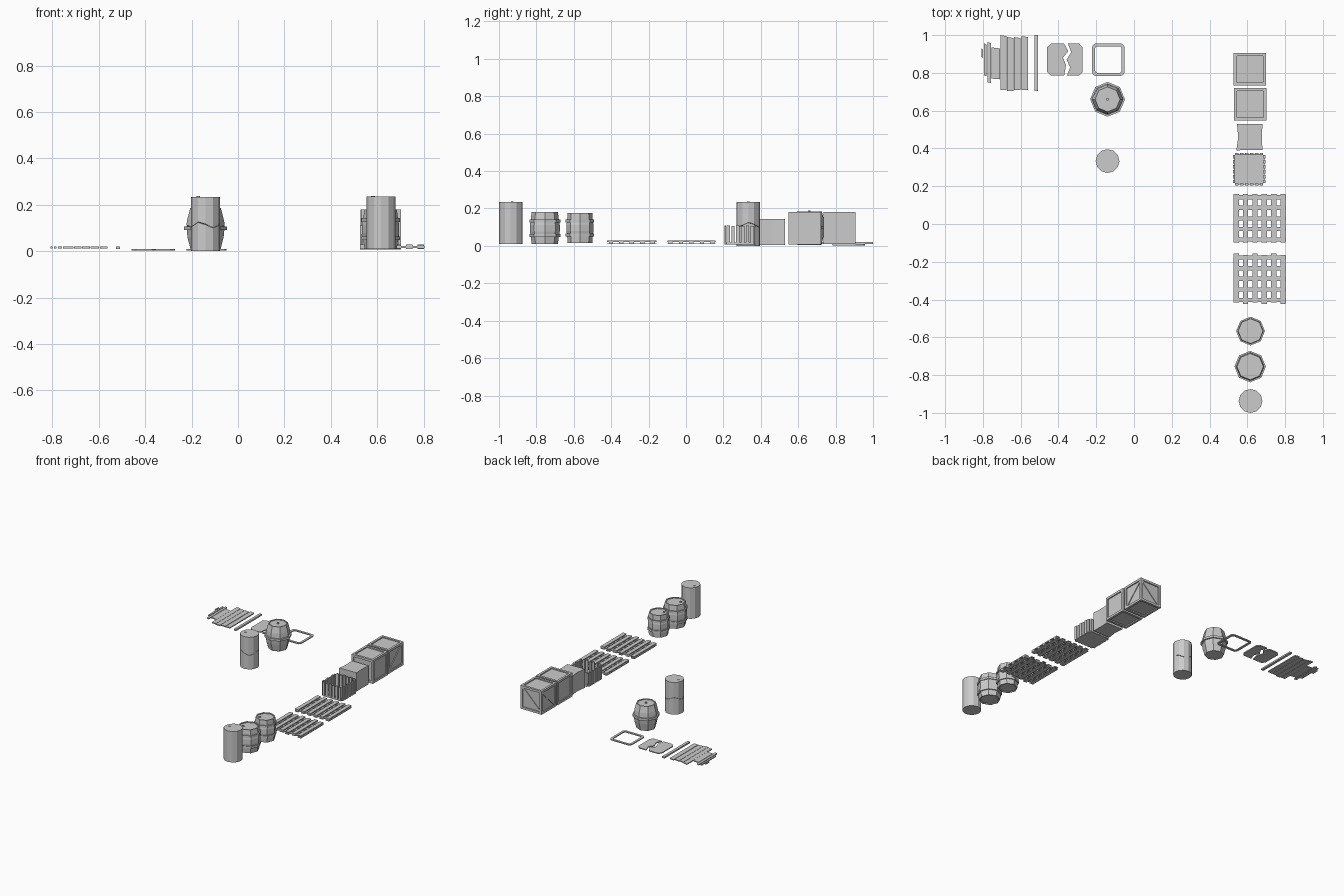
import bpy, bmesh
from math import sin, cos, pi, hypot, atan2

if "Cube" in bpy.data.objects:
    bpy.data.objects.remove(bpy.data.objects["Cube"])

def finish(name, bm):
    bmesh.ops.recalc_face_normals(bm, faces=bm.faces[:])
    me = bpy.data.meshes.new(name)
    bm.to_mesh(me)
    bm.free()
    ob = bpy.data.objects.new(name, me)
    bpy.context.collection.objects.link(ob)
    return ob

def add_box(bm, x0, x1, y0, y1, z0, z1):
    vs = bmesh.ops.create_cube(bm, size=1)['verts']
    for v in vs:
        v.co.x = x1 if v.co.x > 0 else x0
        v.co.y = y1 if v.co.y > 0 else y0
        v.co.z = z1 if v.co.z > 0 else z0
    return vs

def add_beam(bm, a, b, w, t, axis):
    """Flat brace from a to b lying on a face perpendicular to axis ('x' or 'y')."""
    k = 1 if axis == 'x' else 0            # in-plane horizontal index
    n = 1 - k
    du, dz = b[k] - a[k], b[2] - a[2]
    L = hypot(du, dz)
    pu, pz = -dz / L * w / 2, du / L * w / 2
    layers = []
    for s in (-t / 2, t / 2):
        ring = []
        for p, sg in ((a, 1), (b, 1), (b, -1), (a, -1)):
            q = [0, 0, p[2] + sg * pz]
            q[k] = p[k] + sg * pu
            q[n] = p[n] + s
            ring.append(bm.verts.new(q))
        layers.append(ring)
    bm.faces.new(layers[0])
    bm.faces.new(layers[1])
    for i in range(4):
        j = (i + 1) % 4
        bm.faces.new((layers[0][i], layers[0][j], layers[1][j], layers[1][i]))

def lathe(name, profile, n, cx, cy, closed=False):
    """Flat-faced revolve; z may be a function of side index for jagged edges."""
    bm = bmesh.new()
    rings = []
    for r, z in profile:
        rings.append([bm.verts.new((cx + r * cos(2 * pi * i / n), cy + r * sin(2 * pi * i / n),
                                    z(i) if callable(z) else z)) for i in range(n)])
    pairs = list(zip(rings, rings[1:]))
    if closed:
        pairs.append((rings[-1], rings[0]))
    for a, b in pairs:
        for i in range(n):
            j = (i + 1) % n
            bm.faces.new((a[i], a[j], b[j], b[i]))
    if not closed:
        bm.faces.new(rings[0])
        bm.faces.new(rings[-1])
    return finish(name, bm)

def slab(name, pts, z0, z1, hole=None):
    """Extruded outline, optionally with a matching inner outline removed."""
    bm = bmesh.new()
    lo, hi = ([bm.verts.new((x, y, z)) for x, y in pts] for z in (z0, z1))
    n = len(pts)
    if hole:
        li, hi2 = ([bm.verts.new((x, y, z)) for x, y in hole] for z in (z0, z1))
        loops = ((lo, hi), (hi, hi2), (hi2, li), (li, lo))
    else:
        bm.faces.new(lo)
        bm.faces.new(hi)
        loops = ((lo, hi),)
    for a, b in loops:
        for i in range(n):
            j = (i + 1) % n
            bm.faces.new((a[i], a[j], b[j], b[i]))
    return finish(name, bm)

def rounded(cx, cy, h, r):
    return [(cx + sx * (h - r) + r * cos(a0 + k * pi / 6), cy + sy * (h - r) + r * sin(a0 + k * pi / 6))
            for sx, sy, a0 in ((1, 1, 0), (-1, 1, pi / 2), (-1, -1, pi), (1, -1, 1.5 * pi)) for k in range(4)]

# Framed crates
def crate(name, cx, cy, h, z0, z1, braces):
    w, ins = 0.016, 0.008
    bm = bmesh.new()
    add_box(bm, cx - h + ins, cx + h - ins, cy - h + ins, cy + h - ins, z0 + ins, z1 - ins)
    for s in (-1, 1):
        xa, xb = sorted((cx + s * h, cx + s * (h - w)))
        ya, yb = sorted((cy + s * h, cy + s * (h - w)))
        for za, zb in ((z0, z0 + w), (z1 - w, z1)):
            add_box(bm, xa, xb, cy - h, cy + h, za, zb)
            add_box(bm, cx - h + w, cx + h - w, ya, yb, za, zb)
        for t in (-1, 1):
            yc, yd = sorted((cy + t * h, cy + t * (h - w)))
            add_box(bm, xa, xb, yc, yd, z0 + w, z1 - w)
        if braces:
            e = h - w
            add_beam(bm, (cx + s * (h - 0.006), cy - e, z0 + w), (cx + s * (h - 0.006), cy + e, z1 - w), w * 0.8, 0.006, 'x')
            add_beam(bm, (cx - e, cy + s * (h - 0.006), z0 + w), (cx + e, cy + s * (h - 0.006), z1 - w), w * 0.8, 0.006, 'y')
    finish(name, bm)

crate("braced_crate", 0.614, 0.82, 0.086, 0.01, 0.18, True)
crate("plain_crate", 0.616, 0.635, 0.086, 0.008, 0.18, False)

# Slightly pinched box
slab("small_box", [(0.542, 0.39), (0.68, 0.393), (0.677, 0.46), (0.68, 0.53), (0.545, 0.53), (0.552, 0.46)], 0.006, 0.143)

# Open slatted bin
bx, by, bh = 0.61, 0.29, 0.085
slab("bin_floor", rounded(bx, by, bh - 0.004, 0.02), 0.008, 0.018)
bm = bmesh.new()
for i in range(6):
    o = -0.065 + i * 0.026
    top = 0.11 - 0.004 * (i % 2)
    for s in (-1, 1):
        a, b = sorted((s * bh, s * (bh - 0.009)))
        add_box(bm, bx + a, bx + b, by + o - 0.009, by + o + 0.009, 0.008, top)
        add_box(bm, bx + o - 0.009, bx + o + 0.009, by + a, by + b, 0.008, top)
finish("bin_slats", bm)

# Pallets: slats above and below cross joists
def pallet(name, cx, cy, jitter):
    bm = bmesh.new()
    for i in range(6):
        x = cx - 0.124 + i * 0.0496
        j = jitter * (-1) ** i
        for za, zb in ((0.009, 0.014), (0.022, 0.028)):
            add_box(bm, x - 0.014, x + 0.014, cy - 0.129 + j, cy + 0.129 + j, za, zb)
    for i in range(5):
        y = cy - 0.112 + i * 0.056
        add_box(bm, cx - 0.139, cx + 0.139, y - 0.011, y + 0.011, 0.014, 0.022)
    finish(name, bm)

pallet("pallet_back", 0.665, 0.03, 0.0)
pallet("pallet_front", 0.665, -0.29, 0.004)

# Bungs on lids
def bung(name, x, y, z):
    lathe(name, [(0.008, z - 0.004), (0.008, z + 0.004)], 6, x, y)

# Eight-sided barrels with two hoops
def barrel(name, cx, cy, re, rm, z0, z1):
    H = z1 - z0
    lathe(name, [(re - 0.008, z0 + 0.005), (re - 0.008, z0), (re, z0), (rm - 0.004, z0 + 0.28 * H), (rm, z0 + 0.4 * H),
                 (rm, z0 + 0.6 * H), (rm - 0.004, z0 + 0.72 * H), (re, z1), (re - 0.008, z1), (re - 0.008, z1 - 0.006)], 8, cx, cy)
    for k, f in (("lower", 0.27), ("upper", 0.73)):
        z = z0 + f * H
        lathe(f"{name}_{k}_hoop", [(rm - 0.01, z - 0.008), (rm + 0.003, z - 0.008), (rm + 0.003, z + 0.008),
                                   (rm - 0.01, z + 0.008)], 8, cx, cy, True)
    bung(name + "_bung", cx - 0.03, cy - 0.02, z1 - 0.004)

barrel("small_barrel", 0.617, -0.567, 0.066, 0.073, 0.015, 0.176)
barrel("large_barrel", 0.615, -0.755, 0.070, 0.080, 0.01, 0.18)

# Whole drum
lathe("drum", [(0.063, 0.01), (0.063, 0.235)], 12, 0.617, -0.937)
bung("drum_bung", 0.582, -0.93, 0.234)

# Split drum with jagged seam
def split(off, mid, amp):
    return lambda i: mid + off + amp * (1, 0.2, -1, -0.3)[i % 4]
lathe("split_drum_lower", [(0.063, 0.0), (0.063, split(-0.001, 0.113, 0.012)), (0.01, 0.11)], 12, -0.14, 0.333)
lathe("split_drum_upper", [(0.01, 0.116), (0.063, split(0.001, 0.113, 0.012)), (0.063, 0.234)], 12, -0.14, 0.333)
bung("split_drum_bung", -0.172, 0.333, 0.233)

# Split barrel with a single wide hoop
lathe("split_barrel_lower", [(0.064, 0.006), (0.078, 0.06), (0.083, split(-0.001, 0.1, 0.012)), (0.01, 0.096)], 8, -0.14, 0.66)
lathe("split_barrel_upper", [(0.01, 0.104), (0.083, split(0.001, 0.1, 0.012)), (0.078, 0.14), (0.066, 0.185),
                             (0.058, 0.185), (0.058, 0.18)], 8, -0.14, 0.66)
lathe("split_barrel_hoop", [(0.078, 0.091), (0.092, 0.091), (0.092, 0.107), (0.078, 0.107)], 8, -0.14, 0.66, True)
bung("split_barrel_bung", -0.14, 0.66, 0.185)

# Square rim
slab("square_rim", rounded(-0.136, 0.87, 0.086, 0.022), 0.002, 0.009, rounded(-0.136, 0.87, 0.07, 0.012))

# Lid broken in two
slab("broken_lid_left", [(-0.44, 0.955), (-0.37, 0.955), (-0.348, 0.915), (-0.376, 0.88), (-0.36, 0.84), (-0.37, 0.785),
                         (-0.44, 0.785), (-0.46, 0.805), (-0.46, 0.935)], 0.003, 0.01)
slab("broken_lid_right", [(-0.29, 0.955), (-0.35, 0.955), (-0.332, 0.91), (-0.357, 0.87), (-0.338, 0.83), (-0.355, 0.785),
                          (-0.29, 0.785), (-0.272, 0.805), (-0.272, 0.935)], 0.003, 0.01)

# Loose planks: x centre, width, y range
planks = [(-0.579, 0.034, 0.71, 0.995), (-0.618, 0.036, 0.71, 0.99), (-0.655, 0.034, 0.703, 0.99), (-0.691, 0.034, 0.71, 1.0),
          (-0.732, 0.046, 0.77, 0.935), (-0.767, 0.018, 0.75, 0.963), (-0.788, 0.012, 0.787, 0.957), (-0.804, 0.008, 0.885, 0.93)]
for i, (x, w, y0, y1) in enumerate(planks):
    h = w / 2
    slab(f"plank_{i + 1}", [(x - h, y0), (x + h, y0 - 0.004 if y0 > 0.71 else y0), (x + h, y1 - 0.006), (x - h, y1)], 0.012, 0.019)
bm = bmesh.new()
add_box(bm, -0.527, -0.508, 0.705, 1.0, 0.01, 0.021)
finish("loose_beam", bm)
